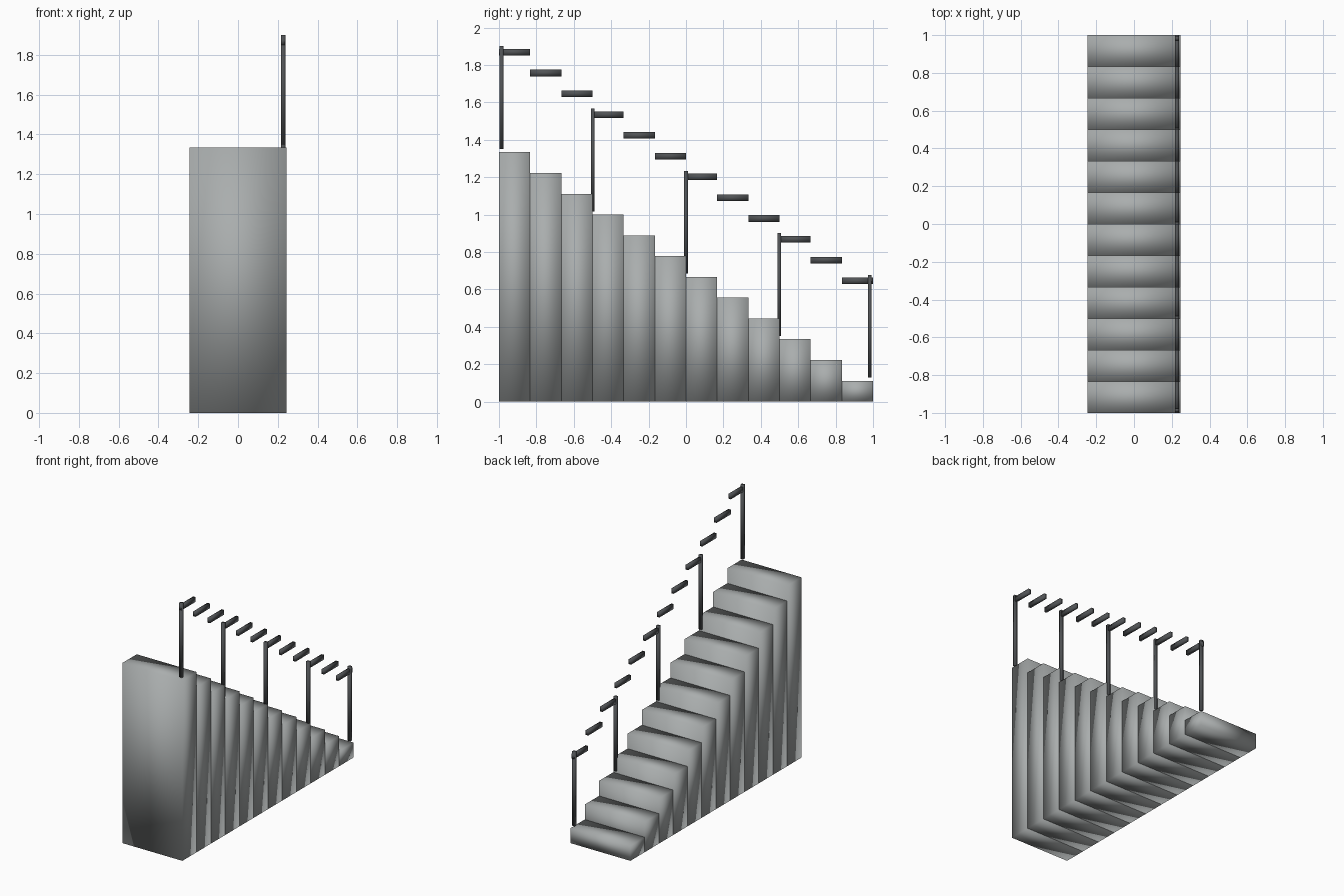
import bpy

cube = bpy.data.objects.get("Cube")
if cube:
    bpy.data.objects.remove(cube, do_unlink=True)


def make_material(name, colour):
    mat = bpy.data.materials.new(name)
    mat.use_nodes = True
    mat.diffuse_color = colour
    bsdf = mat.node_tree.nodes["Principled BSDF"]
    bsdf.inputs["Base Color"].default_value = colour
    return mat


def box(name, low, high, mat):
    """Smooth-shaded box between two corners."""
    bpy.ops.mesh.primitive_cube_add(size=1)
    ob = bpy.context.object
    ob.name = name
    ob.location = [(a + b) / 2 for a, b in zip(low, high)]
    ob.scale = [b - a for a, b in zip(low, high)]
    bpy.ops.object.transform_apply(location=False, rotation=False, scale=True)
    bpy.ops.object.shade_smooth()
    ob.data.materials.append(mat)
    return ob


stone = make_material("stone grey", (0.40, 0.42, 0.42, 1))
metal = make_material("dark metal", (0.08, 0.085, 0.09, 1))

STEPS = 12
DEPTH = 2 / STEPS
RISE = 1 / 9
HALF_WIDTH = 0.245
RAIL_X = 0.227


def step_top(i):
    return (STEPS - i) * RISE


# Solid steps, each with its own handrail segment
for i in range(STEPS):
    y, top = -1 + i * DEPTH, step_top(i)
    box(f"step_{i + 1}", (-HALF_WIDTH, y, 0), (HALF_WIDTH, y + DEPTH, top), stone)
    box(f"handrail_{i + 1}", (RAIL_X - 0.01, y, top + 0.517),
        (RAIL_X + 0.01, y + DEPTH, top + 0.552), metal)

# Upright posts carrying the handrail
posts = [(0, -0.986), (3, -0.498), (6, 0), (9, 0.498), (11, 0.982)]
for n, (i, y) in enumerate(posts):
    top = step_top(i)
    box(f"post_{n + 1}", (RAIL_X - 0.011, y - 0.01, top + 0.017),
        (RAIL_X + 0.011, y + 0.01, top + 0.567), metal)
